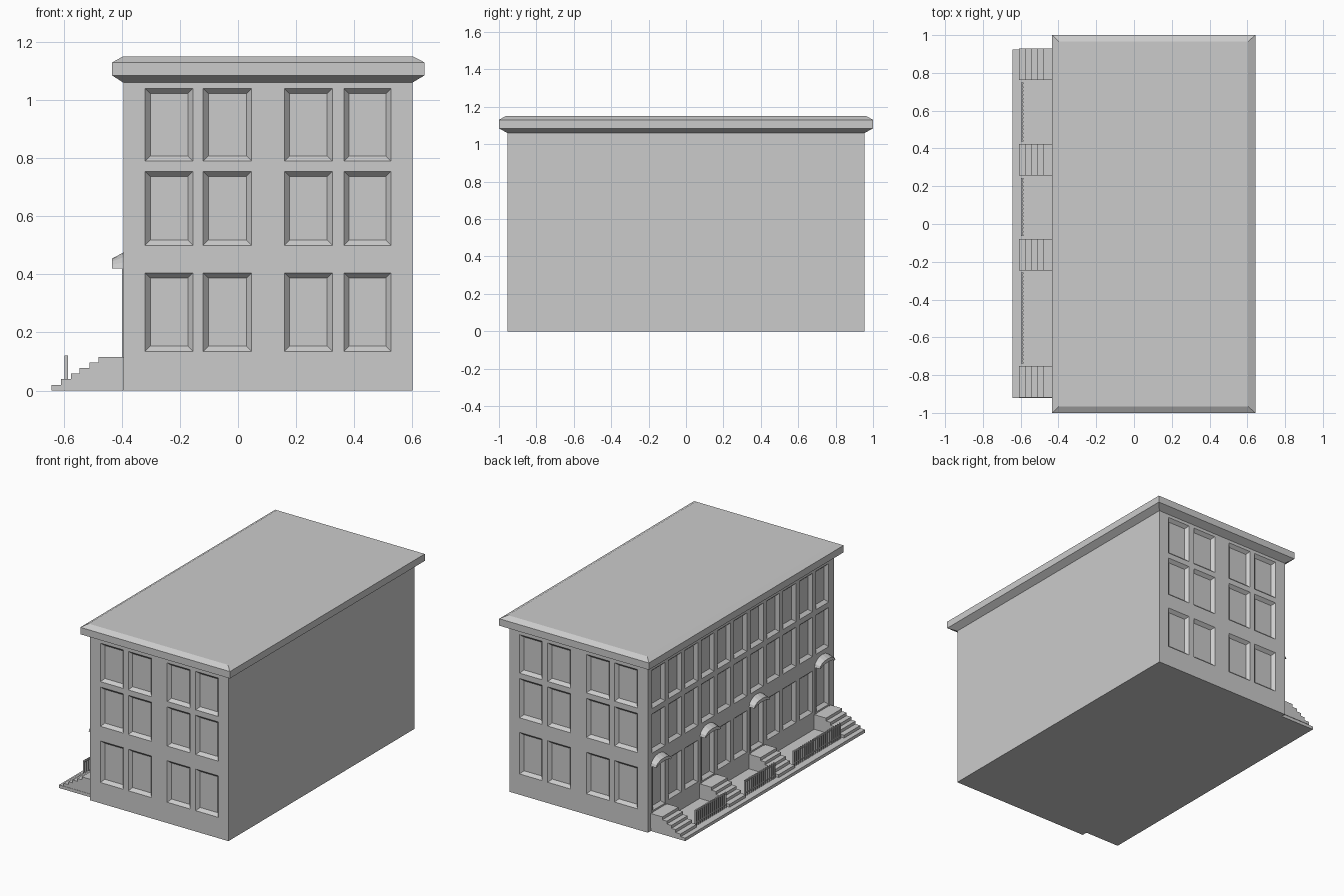
import bpy, bmesh, math

if "Cube" in bpy.data.objects:
    bpy.data.objects.remove(bpy.data.objects["Cube"])

X0, X1, YB = -0.395, 0.60, 0.955
BAYS = [0.845 - 0.168 * i for i in range(11)]
DOORS = (0, 3, 6, 10)
ROWS = [(0.135, 0.405), (0.50, 0.755), (0.79, 1.04)]


def make(name, bm):
    bmesh.ops.recalc_face_normals(bm, faces=bm.faces)
    me = bpy.data.meshes.new(name)
    bm.to_mesh(me)
    bm.free()
    ob = bpy.data.objects.new(name, me)
    bpy.context.collection.objects.link(ob)
    return ob


def loft(bm, rings):
    """Skin closed rings of points and cap both ends."""
    vs = [[bm.verts.new(p) for p in r] for r in rings]
    n = len(vs[0])
    for a, b in zip(vs, vs[1:]):
        for i in range(n):
            bm.faces.new((a[i], a[(i + 1) % n], b[(i + 1) % n], b[i]))
    bm.faces.new(vs[0][::-1])
    bm.faces.new(vs[-1])


def rect(x0, x1, y0, y1, z):
    return [(x0, y0, z), (x1, y0, z), (x1, y1, z), (x0, y1, z)]


def box(bm, x0, x1, y0, y1, z0, z1):
    loft(bm, [rect(x0, x1, y0, y1, z0), rect(x0, x1, y0, y1, z1)])


def recess(bm, place, a0, a1, z0, z1, slope=0.018, depth=0.02):
    """Tapered cutter; place(u, z, d) maps wall coordinates to space, d inward."""
    rings = []
    for d in (-depth, depth):
        s = slope * d / depth
        rings.append([place(u, z, d) for u, z in
                      ((a0 + s, z0 + s), (a1 - s, z0 + s), (a1 - s, z1 - s), (a0 + s, z1 - s))])
    loft(bm, rings)


# main block
bm = bmesh.new()
box(bm, X0, X1, -YB, YB, 0, 1.06)
walls = make("walls", bm)

# window and door recesses
bm = bmesh.new()
for z0, z1 in ROWS:
    for a0, a1 in ((-0.32, -0.155), (-0.12, 0.047), (0.16, 0.325), (0.365, 0.527)):
        for s in (-1, 1):
            recess(bm, lambda u, z, d: (u, s * (YB - d), z), a0, a1, z0, z1)
for i, y in enumerate(BAYS):
    for k, (z0, z1) in enumerate(ROWS):
        if k == 0 and i in DOORS:
            z0, z1 = 0.125, 0.415
        recess(bm, lambda u, z, d: (X0 + d, u, z), y - 0.066, y + 0.066, z0, z1)
cutter = make("recess_cutter", bm)
mod = walls.modifiers.new("recesses", 'BOOLEAN')
mod.operation, mod.solver, mod.object = 'DIFFERENCE', 'EXACT', cutter
bpy.context.view_layer.objects.active = walls
bpy.ops.object.modifier_apply(modifier=mod.name)
bpy.data.objects.remove(cutter)

# flared cornice and roof
bm = bmesh.new()
loft(bm, [rect(X0, X1, -YB, YB, 1.06), rect(-0.433, 0.642, -1, 1, 1.085),
          rect(-0.433, 0.642, -1, 1, 1.13), rect(-0.397, 0.603, -0.965, 0.965, 1.15)])
make("roof", bm)

# pavement slab along the entrance side
bm = bmesh.new()
box(bm, -0.642, X0, -0.92, 0.925, 0, 0.02)
make("pavement", bm)

# one stair, canopy and door frame per entrance
treads = [-0.61, -0.575, -0.545, -0.512, -0.48]
for n, i in enumerate(DOORS, 1):
    y = BAYS[i]
    prof = [(X0, 0.02)]
    z = 0.02
    for x in treads:
        prof += [(x, z), (x, z + 0.019)]
        z += 0.019
    prof.append((X0, z))
    bm = bmesh.new()
    loft(bm, [[(x, y + s * 0.083, z) for x, z in prof] for s in (-1, 1)])
    make(f"stairs_{n}", bm)

    # arched canopy sloping down away from the wall
    bm = bmesh.new()
    rings = []
    for x, top in ((X0, 0.475), (-0.433, 0.455)):
        ts = [math.pi * k / 8 for k in range(9)]
        outer = [(x, y + 0.08 * math.cos(t), 0.42 + (top - 0.42) * math.sin(t)) for t in ts]
        inner = [(x, y + 0.065 * math.cos(t), 0.42 + (top - 0.442) * math.sin(t)) for t in ts]
        rings.append(outer + inner[::-1])
    loft(bm, rings)
    make(f"canopy_{n}", bm)

    bm = bmesh.new()
    for s in (-1, 1):
        c = y + s * 0.07
        box(bm, X0 - 0.004, X0, c - 0.005, c + 0.005, 0.115, 0.42)
    make(f"door_frame_{n}", bm)

# railings between the stairs
for n, (y0, y1) in enumerate(((0.44, 0.745), (-0.06, 0.24), (-0.735, -0.26)), 1):
    bm = bmesh.new()
    count = round((y1 - y0) / 0.02)
    for k in range(count + 1):
        y = y0 + (y1 - y0) * k / count
        box(bm, -0.598, -0.586, y - 0.004, y + 0.004, 0.02, 0.12)
    for z in (0.035, 0.108):
        box(bm, -0.595, -0.589, y0, y1, z, z + 0.007)
    make(f"railing_{n}", bm)
